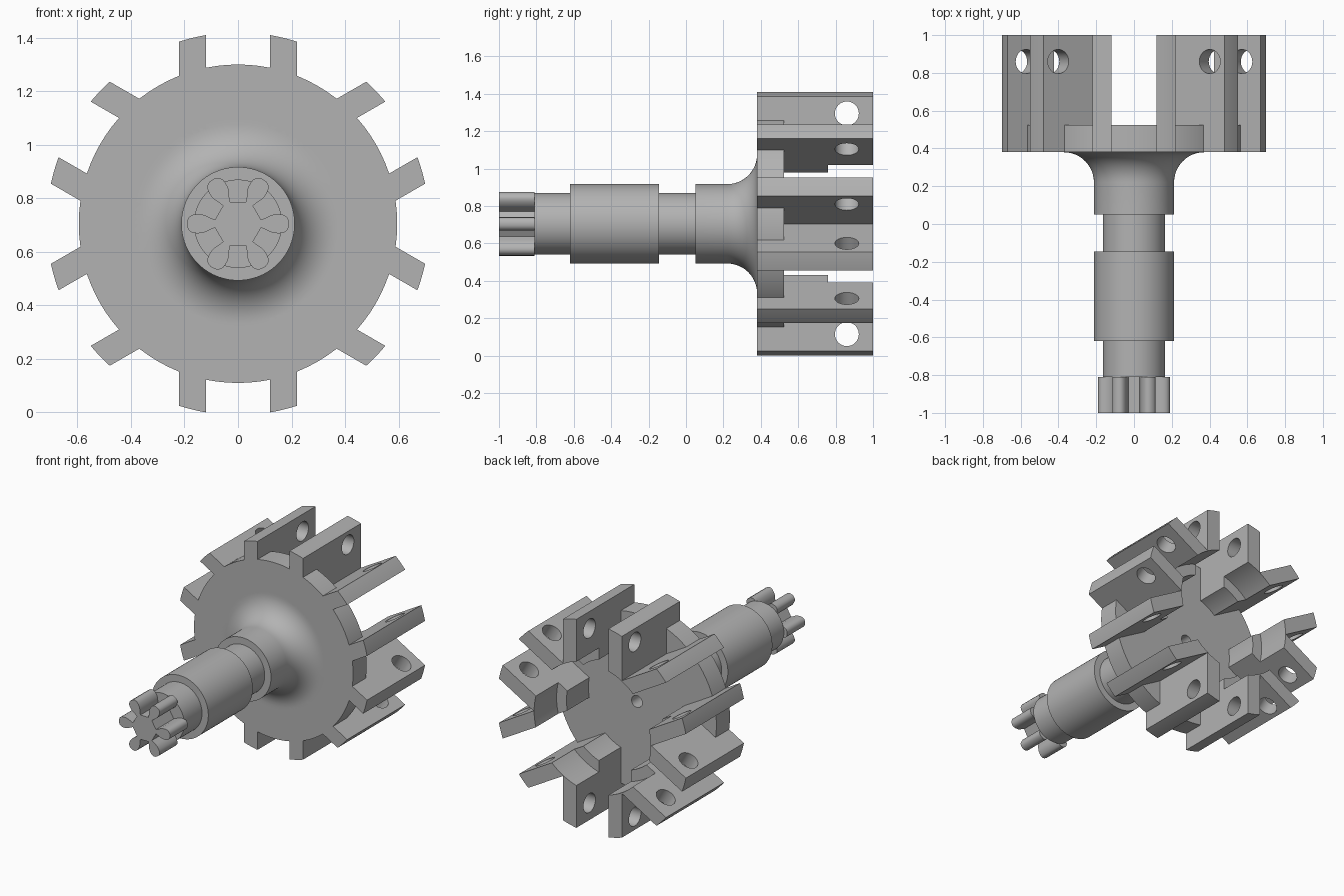
import bpy, bmesh
from math import sin, cos, asin, pi, radians, sqrt
from mathutils import Matrix

AXIS_Z = 0.705
R_OUT, R_DISC, R_IN, R_STEP = 0.715, 0.595, 0.362, 0.436
P_IN, P_OUT = 0.12, 0.22          # lug faces, measured from the slot centre line
Y_FRONT, Y_DISC, Y_STEP, Y_BACK = 0.38, 0.525, 0.76, 1.0

cube = bpy.data.objects.get("Cube")
if cube:
    bpy.data.objects.remove(cube, do_unlink=True)

steel = bpy.data.materials.new("grey_steel")
steel.use_nodes = True
grey = (0.45, 0.45, 0.45, 1)
steel.diffuse_color = grey
steel.node_tree.nodes["Principled BSDF"].inputs["Base Color"].default_value = grey


def make(name, bm):
    bmesh.ops.recalc_face_normals(bm, faces=bm.faces)
    me = bpy.data.meshes.new(name)
    bm.to_mesh(me)
    bm.free()
    me.materials.append(steel)
    ob = bpy.data.objects.new(name, me)
    bpy.context.collection.objects.link(ob)
    return ob


def lathe(name, profile, n=96):
    """Revolve (radius, y) points around the y axis; zero radius closes the end."""
    bm = bmesh.new()
    rings = []
    for r, y in profile:
        count = n if r else 1
        rings.append([bm.verts.new((r * cos(2 * pi * i / n), y, r * sin(2 * pi * i / n)))
                      for i in range(count)])
    for a, b in zip(rings, rings[1:]):
        for i in range(n):
            j = (i + 1) % n
            loop = [a[i % len(a)], a[j % len(a)], b[j % len(b)], b[i % len(b)]]
            bm.faces.new(list(dict.fromkeys(loop)))
    return make(name, bm)


def prism(name, outline, y0, y1):
    """Extrude an (x, z) outline along y."""
    bm = bmesh.new()
    face = bm.faces.new([bm.verts.new((x, y0, z)) for x, z in outline])
    out = bmesh.ops.extrude_face_region(bm, geom=[face])
    bmesh.ops.translate(bm, vec=(0, y1 - y0, 0),
                        verts=[v for v in out["geom"] if isinstance(v, bmesh.types.BMVert)])
    return make(name, bm)


def activate(ob):
    bpy.ops.object.select_all(action="DESELECT")
    ob.select_set(True)
    bpy.context.view_layer.objects.active = ob


def boolean(ob, other, operation):
    mod = ob.modifiers.new("cut", "BOOLEAN")
    mod.object, mod.operation, mod.solver = other, operation, "EXACT"
    activate(ob)
    bpy.ops.object.modifier_apply(modifier=mod.name)
    bpy.data.objects.remove(other, do_unlink=True)


def arc(r, a0, a1, n=8):
    return [(r * cos(a0 + (a1 - a0) * i / n), r * sin(a0 + (a1 - a0) * i / n))
            for i in range(n + 1)]


# Stepped shaft
lathe("shaft", [(0, -0.81), (0.165, -0.81), (0.165, -0.62), (0.212, -0.62),
                (0.212, -0.145), (0.165, -0.145), (0.165, 0.05), (0, 0.05)])

# Six-lobed drive spline on the shaft end
lobe = [(0.086, 0.015), (0.102, 0.021), (0.117, 0.029), (0.135, 0.035), (0.155, 0.036),
        (0.172, 0.033), (0.184, 0.024), (0.19, 0.01)]
lobe = [(a, -p) for a, p in lobe] + [(a, p) for a, p in reversed(lobe)]
spline = [(a * cos(t) - p * sin(t), a * sin(t) + p * cos(t))
          for t in (k * pi / 3 for k in range(6)) for a, p in lobe]
prism("drive_spline", spline, -1.0, -0.81)

# Flange: collar, fillet, disc and centre hole
fillet = [(0.372 - 0.16 * cos(t), 0.22 + 0.16 * sin(t))
          for t in (i * pi / 24 for i in range(13))]
flange = lathe("flange", [(0, 0.05), (0.212, 0.05)] + fillet +
               [(0.39, Y_FRONT), (R_DISC, Y_FRONT), (R_DISC, Y_DISC),
                (0.04, Y_DISC), (0.04, 0.3), (0, 0.27)])

# One V-shaped pair of lugs, opening along +x
inner = pi / 6 - asin(P_IN / R_IN)
tip_out = pi / 6 - asin(P_OUT / R_OUT)
tip_in = pi / 6 - asin(P_IN / R_OUT)
vee = (arc(R_IN, inner, -inner, 16) + arc(R_OUT, -tip_in, -tip_out) +
       [(2 * P_OUT, 0)] + arc(R_OUT, tip_out, tip_in))
lugs = prism("lug_pair", vee, Y_FRONT, Y_BACK)
boolean(lugs, lathe("step_cutter", [(0, Y_STEP), (R_STEP, Y_STEP), (R_STEP, 1.1), (0, 1.1)]),
        "DIFFERENCE")

# Cross holes through both lugs
for side in (-1, 1):
    turn = Matrix.Rotation(-side * pi / 6, 4, "Y")
    bm = bmesh.new()
    place = turn @ Matrix.Translation((0.59, 0.86, -side * (P_IN + P_OUT) / 2))
    bmesh.ops.create_cone(bm, cap_ends=True, segments=32, radius1=0.064, radius2=0.064,
                          depth=0.14, matrix=place)
    boolean(lugs, make("hole_cutter", bm), "DIFFERENCE")

# Six lug pairs joined around the disc
for k in range(6):
    copy = bpy.data.objects.new("lug_copy", lugs.data.copy())
    bpy.context.collection.objects.link(copy)
    copy.data.transform(Matrix.Rotation(k * pi / 3, 4, "Y"))
    boolean(flange, copy, "UNION")
bpy.data.objects.remove(lugs, do_unlink=True)
flange.name = "flange_with_lugs"

# Lift onto the ground and shade
for name in ("shaft", "drive_spline", "flange_with_lugs"):
    ob = bpy.data.objects[name]
    ob.location.z = AXIS_Z
    activate(ob)
    bpy.ops.object.shade_smooth_by_angle(angle=radians(30))
